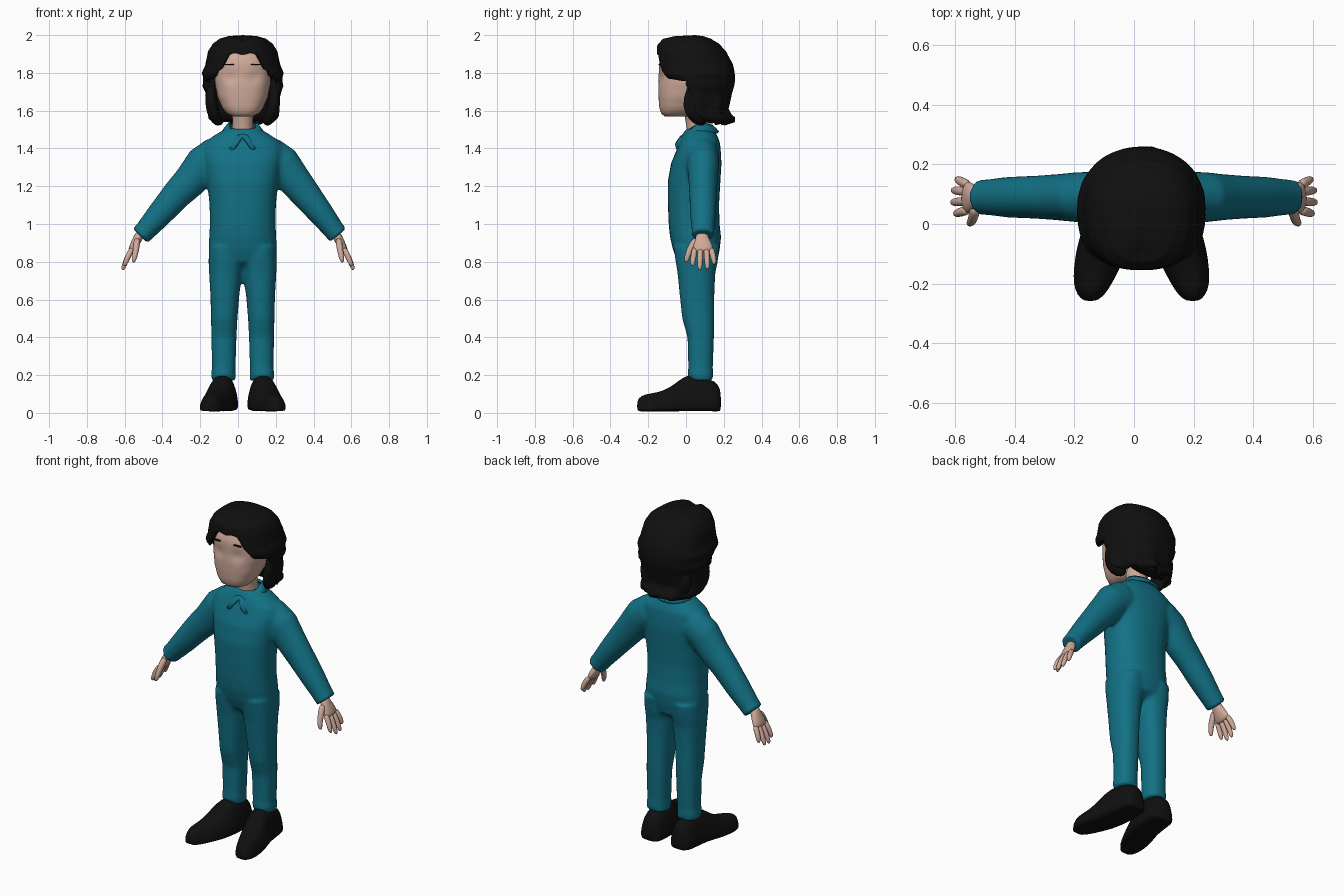
import bpy, bmesh, math
from mathutils import Vector

if "Cube" in bpy.data.objects:
    bpy.data.objects.remove(bpy.data.objects["Cube"])

CX = 0.025  # body axis


def material(name, rgb):
    m = bpy.data.materials.new(name)
    m.diffuse_color = (*rgb, 1)
    m.use_nodes = True
    m.node_tree.nodes["Principled BSDF"].inputs["Base Color"].default_value = m.diffuse_color
    return m


SKIN = material("skin", (0.62, 0.40, 0.32))
TEAL = material("teal_cloth", (0.006, 0.165, 0.235))
BLACK = material("black", (0.005, 0.005, 0.005))


def lerp(table, v):
    """Interpolate the rows (key, a, b, ...) of a table sorted by key."""
    if v <= table[0][0]:
        return table[0][1:]
    for a, b in zip(table, table[1:]):
        if v <= b[0]:
            t = (v - a[0]) / (b[0] - a[0])
            t = t * t * (3 - 2 * t) * 0.4 + t * 0.6
            return tuple(p + (q - p) * t for p, q in zip(a[1:], b[1:]))
    return table[-1][1:]


def finish(name, bm, mat, subsurf=0):
    bmesh.ops.recalc_face_normals(bm, faces=bm.faces)
    me = bpy.data.meshes.new(name)
    bm.to_mesh(me)
    bm.free()
    me.materials.append(mat)
    me.polygons.foreach_set("use_smooth", [True] * len(me.polygons))
    ob = bpy.data.objects.new(name, me)
    bpy.context.collection.objects.link(ob)
    if subsurf:
        mod = ob.modifiers.new("smooth", "SUBSURF")
        mod.levels = mod.render_levels = subsurf
    return ob


def loft(bm, rings, closed=True, caps=True):
    rows = [[bm.verts.new(p) for p in r] for r in rings]
    n = len(rows[0])
    for a, b in zip(rows, rows[1:]):
        for i in range(n if closed else n - 1):
            j = (i + 1) % n
            bm.faces.new((a[i], a[j], b[j], b[i]))
    if caps:
        bm.faces.new(rows[0])
        bm.faces.new(rows[-1])


def spow(v, e):
    return math.copysign(abs(v) ** e, v)


def ring(cx, z, hw, y0, y1, p=2.3, n=28):
    yc, hy, e = (y0 + y1) / 2, (y1 - y0) / 2, 2 / p
    return [Vector((cx + hw * spow(math.sin(a), e), yc - hy * spow(math.cos(a), e), z))
            for a in (2 * math.pi * i / n for i in range(n))]


def tube(bm, path, radii, n=14):
    """Sweep an ellipse along a path; radii are (along y, across)."""
    pts = [Vector(p) for p in path]
    rings = []
    for i, (p, (ry, rn)) in enumerate(zip(pts, radii)):
        t = (pts[min(i + 1, len(pts) - 1)] - pts[max(i - 1, 0)]).normalized()
        side = Vector((0, 1, 0))
        side = (side - t * side.dot(t)).normalized()
        nor = t.cross(side)
        rings.append([p + side * (ry * math.cos(a)) + nor * (rn * math.sin(a))
                      for a in (2 * math.pi * k / n for k in range(n))])
    loft(bm, rings)


# Suit: torso, legs and sleeves fused into one smooth skin
bm = bmesh.new()
torso = [(0.77, .10, 0.0, .12), (0.80, .16, -.045, .165), (0.86, .18, -.068, .178),
         (0.93, .178, -.085, .186), (1.0, .174, -.092, .178), (1.1, .176, -.096, .175),
         (1.22, .188, -.097, .182), (1.32, .205, -.08, .188), (1.38, .218, -.055, .185),
         (1.43, .205, -.035, .18), (1.47, .15, -.02, .165), (1.505, .09, 0.0, .14)]
loft(bm, [ring(CX, *r) for r in torso])
legs = [(.17, .036, .163, .025, .14), (.20, .038, .168, .008, .144), (.24, .038, .163, .012, .142),
        (.40, .033, .166, .008, .148), (.50, .028, .168, -.02, .15), (.62, .018, .171, -.033, .15),
        (.74, .004, .178, -.045, .155), (.80, -.005, .181, -.055, .168), (.88, .0, .178, -.066, .178)]
for s in (-1, 1):
    loft(bm, [ring(CX + s * (a + b) / 2, z, (b - a) / 2, y0, y1) for z, a, b, y0, y1 in legs])
arm_l = [(-.11, 1.36), (-.185, 1.315), (-.255, 1.225), (-.325, 1.155), (-.42, 1.045), (-.495, .96), (-.518, .937)]
arm_r = [(.16, 1.36), (.235, 1.315), (.295, 1.235), (.36, 1.155), (.44, 1.055), (.51, .965), (.53, .94)]
arm_rad = [(.085, .105), (.085, .1), (.078, .09), (.073, .08), (.069, .068), (.06, .056), (.061, .056)]
for arm in (arm_l, arm_r):
    tube(bm, [(x, .09, z) for x, z in arm], arm_rad, 20)
suit = finish("suit", bm, TEAL)
mod = suit.modifiers.new("fuse", "REMESH")
mod.mode, mod.voxel_size, mod.use_smooth_shade = "VOXEL", 0.011, True
mod = suit.modifiers.new("relax", "SMOOTH")
mod.factor, mod.iterations = 0.5, 5

# Collar: a folded band with two points at the front
bm = bmesh.new()
drop = [(0, .015), (30, .095), (48, .075), (80, .05), (180, .035)]
rows = [[], [], []]
for k in range(-45, 46):
    deg = abs(k) * 4
    a = math.radians(k * 4)
    back = (1 - math.cos(a)) / 2
    top = 1.475 + .045 * min(1, back * 1.8) + .012 * math.sin(a) ** 2
    d = lerp(drop, deg)[0]
    for row, f in zip(rows, (0, .5, 1)):
        r = .07 + .045 * f * min(1, d / .06)
        row.append((CX + r * 1.02 * math.sin(a), .065 - (r + .01 * f) * math.cos(a), top - d * f * (.8 + .2 * f)))
loft(bm, rows, False, False)
mod = finish("collar", bm, TEAL).modifiers.new("thick", "SOLIDIFY")
mod.thickness, mod.offset = 0.014, 0

# Head with shallow eye sockets, and neck
head = [(1.568, .05, -.11, .01), (1.58, .082, -.13, .04), (1.62, .112, -.142, .09),
        (1.68, .135, -.146, .13), (1.75, .148, -.147, .17), (1.85, .15, -.142, .19), (1.94, .11, -.11, .15)]
bm = bmesh.new()
rings = []
for i in range(25):
    z = 1.568 + i * (.372 / 24)
    r = ring(CX, z, *lerp(head, z), p=2.5, n=48)
    for v in r:
        if v.y < 0:
            g = math.exp(-((abs(v.x - CX) - .06) / .035) ** 2 - ((z - 1.775) / .03) ** 2)
            v.y += .012 * g
    rings.append(r)
loft(bm, rings)
finish("head", bm, SKIN)
bm = bmesh.new()
loft(bm, [ring(CX, z, hw, y0, y1, 2) for z, hw, y0, y1 in
          [(1.42, .062, .01, .13), (1.5, .056, .005, .12), (1.56, .055, -.005, .11), (1.64, .07, -.02, .11)]])
finish("neck", bm, SKIN)

# Eyebrows
bm = bmesh.new()
for s in (-1, 1):
    m = bmesh.ops.create_cube(bm, size=1)["verts"]
    for v in m:
        v.co = Vector((CX + s * .07 + v.co.x * .05, -.140 + v.co.y * .009, 1.845 + v.co.z * .006))
finish("eyebrows", bm, BLACK)

# Hair shell: radius follows height, hem follows direction
prof = [(1.52, .15, .155, .16), (1.545, .178, .155, .215), (1.565, .185, .155, .205), (1.60, .19, .155, .17),
        (1.66, .193, .155, .185), (1.70, .195, .16, .195), (1.73, .215, .165, .205), (1.76, .203, .17, .21),
        (1.80, .217, .20, .208), (1.84, .198, .205, .20), (1.91, .185, .205, .165), (1.95, .162, .203, .13),
        (1.98, .125, .18, .085), (1.995, .075, .13, .04), (2.0, 0, 0, 0)]
hem = [(0, 1.915), (17, 1.9), (31, 1.82), (40, 1.77), (80, 1.755), (87, 1.65), (94, 1.56), (120, 1.535), (180, 1.53)]
bm = bmesh.new()
N, R = 120, 30
rings = []
for i in range(R + 1):
    row = []
    for k in range(N):
        deg = (k * 360 / N + 180) % 360 - 180
        a = math.radians(deg)
        zb = lerp(hem, abs(deg))[0]
        if abs(deg) > 94:
            zb += .01 * math.sin(a * 9)
        s = max(i, .15) / R
        z = 2.0 - (2.0 - zb) * s ** 1.6
        hw, fr, bk = lerp(prof, z)
        low = max(0, min(1, (1.75 - z) / .15))
        wob = 1 + .03 * low * math.sin(a * 9)
        e = 2 / 2.6 if abs(deg) < 90 else 2 / 2.15
        x = hw * wob * spow(math.sin(a), e)
        y = .05 - (fr if abs(deg) < 90 else bk) * wob * spow(math.cos(a), e)
        part = .018 * math.exp(-(x / .03) ** 2) * max(0, min(1, -y / .1))
        row.append((CX + x, y, z - part))
    rings.append(row)
loft(bm, rings, True, False)
bm.faces.new([v for v in bm.verts][:N])
mod = finish("hair", bm, BLACK).modifiers.new("thick", "SOLIDIFY")
mod.thickness, mod.offset = 0.03, -1

# Side locks and the mass of hair at the nape
bm = bmesh.new()
for s in (-1, 1):
    tube(bm, [(CX + s * x, y, z) for x, y, z in
              [(.165, .07, 1.78), (.17, .06, 1.71), (.168, .045, 1.65), (.16, .045, 1.6), (.14, .075, 1.55), (.12, .1, 1.53)]],
         [(.03, .02), (.058, .03), (.064, .032), (.06, .034), (.045, .032), (.015, .015)])
loft(bm, [ring(CX, z, hw, y0, y1) for z, hw, y0, y1 in
          [(1.54, .12, .125, .21), (1.57, .155, .11, .215), (1.64, .17, .09, .215), (1.75, .17, .06, .22)]])
finish("hair_locks", bm, BLACK, 1)

# Hands: palm, four fingers and a thumb
for s, side in ((-1, "left"), (1, "right")):
    bm = bmesh.new()
    w, d = Vector((s * .515, .085, .955)), Vector((s * .45, 0, -.89))

    def at(t, y, out=0):
        return w + d * t + Vector((s * .89, 0, .45)) * out + Vector((0, y, 0))

    tube(bm, [at(t, y) for t, y in [(0, 0), (.03, 0), (.06, .002), (.095, .005), (.118, .006)]],
         [(.032, .026), (.034, .025), (.048, .024), (.056, .022), (.05, .016)])
    for y, l, fan in ((-.038, .2, -.012), (-.008, .222, -.004), (.022, .218, .006), (.048, .19, .016)):
        tube(bm, [at(.09, y), at(.135, y + fan * .5, .004), at(l - .022, y + fan), at(l, y + fan, -.004)],
             [(.017, .017), (.016, .016), (.015, .014), (.007, .007)], 10)
    tube(bm, [at(.035, -.025), at(.075, -.055, -.012), at(.115, -.075, -.026), at(.148, -.083, -.034), at(.16, -.083, -.036)],
         [(.022, .02), (.02, .018), (.017, .016), (.013, .013), (.006, .006)], 10)
    finish(side + "_hand", bm, SKIN, 1)

# Shoes: flat sole, toes turned slightly out
shoe = [(.186, .10, .035, .10), (.172, .10, .064, .155), (.13, .10, .074, .178), (.06, .103, .08, .195),
        (.01, .108, .084, .202), (-.03, .117, .087, .178), (-.09, .133, .088, .13), (-.15, .15, .078, .108),
        (-.20, .164, .066, .102), (-.24, .17, .046, .09), (-.26, .172, .02, .065)]
sect = [(-.9, 0), (-1, .1), (-.98, .35), (-.82, .65), (-.6, .9), (-.25, 1)]
sect += [(-x, z) for x, z in reversed(sect)]
for s, side in ((-1, "left"), (1, "right")):
    bm = bmesh.new()
    loft(bm, [[(CX + s * xc + hw * u, y, .008 + (h - .008) * v) for u, v in sect] for y, xc, hw, h in shoe])
    finish(side + "_shoe", bm, BLACK, 1)
